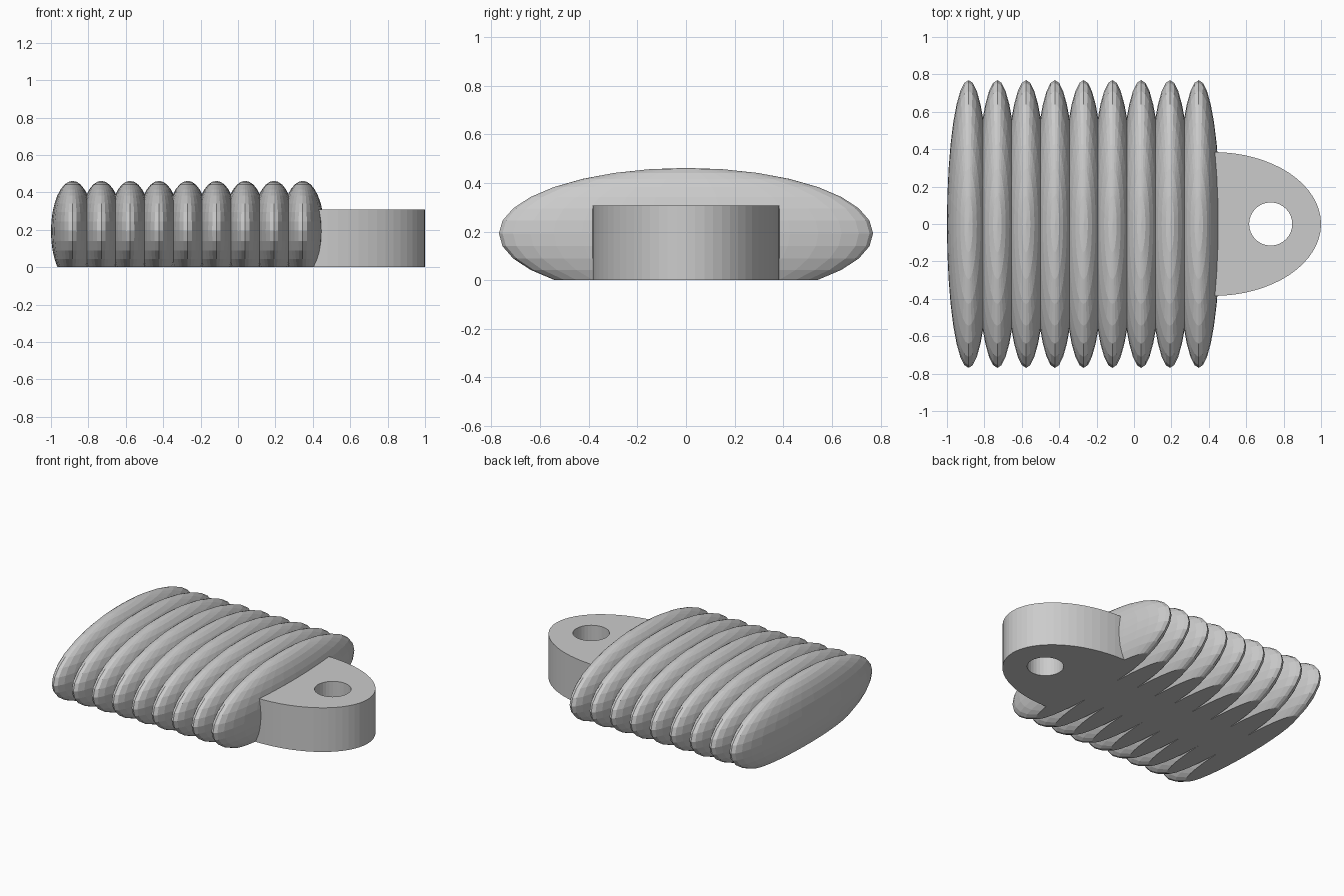
import bpy, bmesh, math
from mathutils import Matrix

if "Cube" in bpy.data.objects:
    bpy.data.objects.remove(bpy.data.objects["Cube"])

U = 1 / 13           # one design unit
COUNT, STEP = 9, 2   # ribs and their spacing


def to_object(bm, name):
    bmesh.ops.recalc_face_normals(bm, faces=bm.faces)
    mesh = bpy.data.meshes.new(name)
    bm.to_mesh(mesh)
    bm.free()
    ob = bpy.data.objects.new(name, mesh)
    bpy.context.collection.objects.link(ob)
    return ob


def cut(bm, co, no):
    bmesh.ops.bisect_plane(bm, geom=bm.verts[:] + bm.edges[:] + bm.faces[:],
                           plane_co=co, plane_no=no, clear_outer=True, dist=1e-6)


# Ribbed body: squashed spheres trimmed where neighbours meet, flat underneath
body = bmesh.new()
for i in range(COUNT):
    x = -11.5 + STEP * i
    rib = bmesh.new()
    bmesh.ops.create_uvsphere(
        rib, u_segments=32, v_segments=16, radius=1,
        matrix=Matrix.Translation((x * U, 0, 2.5 * U))
        @ Matrix.Diagonal((1.5 * U, 10 * U, 3.5 * U, 1)))
    if i > 0:
        cut(rib, ((x - 1) * U, 0, 0), (-1, 0, 0))
    if i < COUNT - 1:
        cut(rib, ((x + 1) * U, 0, 0), (1, 0, 0))
    cut(rib, (0, 0, 0), (0, 0, -1))
    tmp = bpy.data.meshes.new("rib_tmp")
    rib.to_mesh(tmp)
    rib.free()
    body.from_mesh(tmp)
    bpy.data.meshes.remove(tmp)
bmesh.ops.remove_doubles(body, verts=body.verts, dist=1e-4)
rim = [e for e in body.edges if e.is_boundary]
bmesh.ops.edgeloop_fill(body, edges=rim)
ribbed_body = to_object(body, "ribbed_body")


def cylinder(name, x, rx, ry, z0, z1, sides):
    bm = bmesh.new()
    bmesh.ops.create_cone(
        bm, cap_ends=True, segments=sides, radius1=1, radius2=1, depth=1,
        matrix=Matrix.Translation((x * U, 0, (z0 + z1) / 2 * U))
        @ Matrix.Diagonal((rx * U, ry * U, (z1 - z0) * U, 1)))
    return to_object(bm, name)


def boolean(ob, other, operation):
    m = ob.modifiers.new(operation.lower(), 'BOOLEAN')
    m.operation, m.object, m.solver = operation, other, 'EXACT'
    bpy.context.view_layer.objects.active = ob
    bpy.ops.object.modifier_apply(modifier=m.name)
    bpy.data.objects.remove(other)


# Oval tab with a round hole
tab = cylinder("hole_tab", 5.5, 7.5, 5, 0, 4, 64)
bm = bmesh.new()
bm.from_mesh(tab.data)
# keep only the part of the oval that reaches into the last rib
bmesh.ops.bisect_plane(bm, geom=bm.verts[:] + bm.edges[:] + bm.faces[:],
                       plane_co=(4.5 * U, 0, 0), plane_no=(-1, 0, 0), clear_outer=True)
bmesh.ops.holes_fill(bm, edges=[e for e in bm.edges if e.is_boundary])
bmesh.ops.recalc_face_normals(bm, faces=bm.faces)
bm.to_mesh(tab.data)
bm.free()
boolean(tab, cylinder("hole_cutter", 9.5, 1.5, 1.5, -1, 5, 32), 'DIFFERENCE')

# Join into one solid
boolean(ribbed_body, tab, 'UNION')
